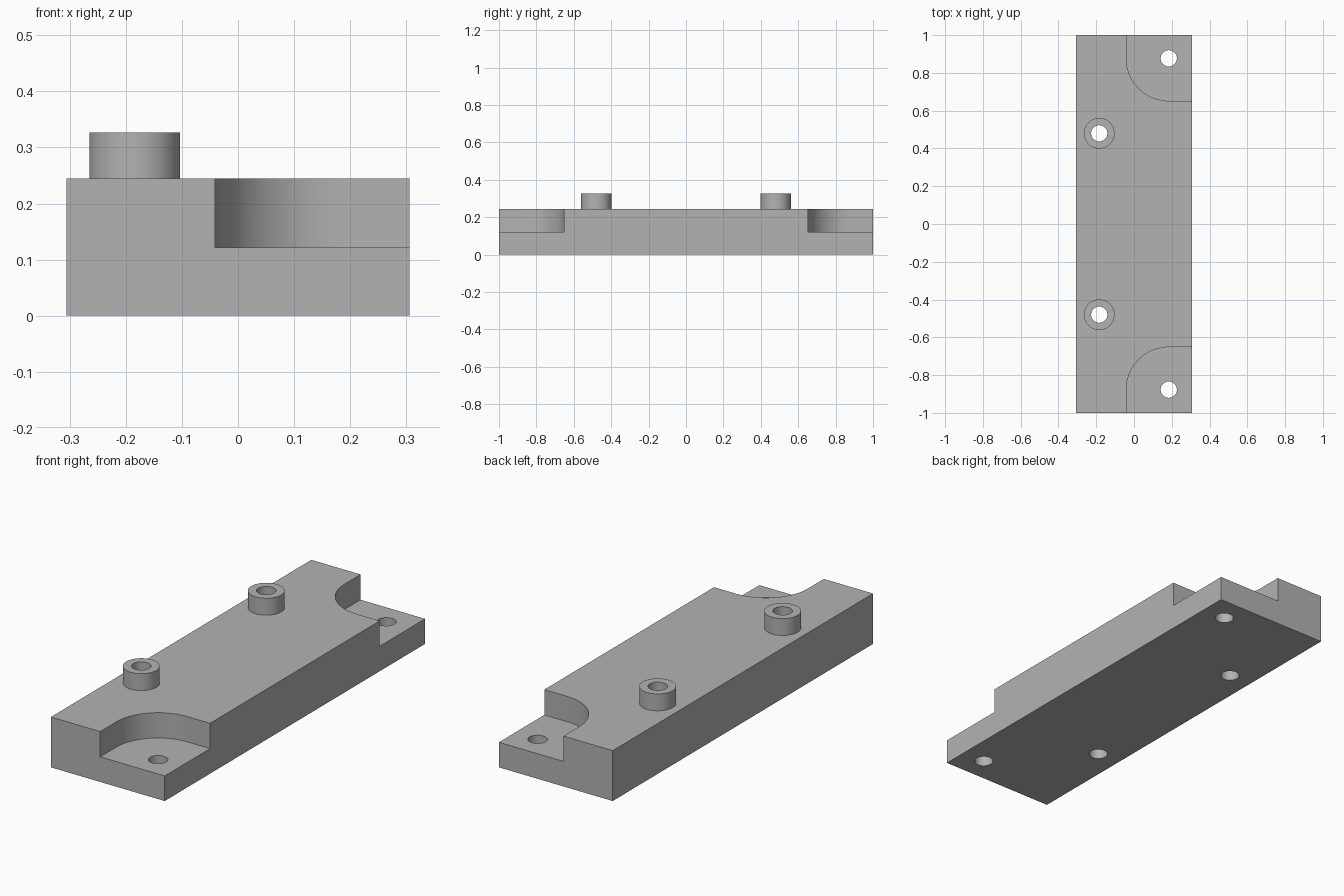
import bpy, bmesh
from math import cos, sin, pi, radians

cube = bpy.data.objects.get("Cube")
if cube:
    bpy.data.objects.remove(cube, do_unlink=True)

HALF_W, HALF_L, TOP = 0.306, 1.0, 0.245
FLOOR, BOSS_TOP = 0.122, 0.327
POCKET_X, POCKET_Y, POCKET_R = 0.184, 0.877, 0.225
BOSS_X, BOSS_Y, BOSS_R = -0.184, 0.48, 0.081
HOLE_R = 0.043

grey = bpy.data.materials.new("plain grey")
grey.use_nodes = True
colour = (0.45, 0.45, 0.45, 1)
grey.diffuse_color = colour
grey.node_tree.nodes["Principled BSDF"].inputs["Base Color"].default_value = colour


def prism(name, outline, z0, z1):
    """Extrude a flat outline from z0 up to z1."""
    bm = bmesh.new()
    base = bm.faces.new([bm.verts.new((x, y, z0)) for x, y in outline])
    top = bmesh.ops.extrude_face_region(bm, geom=[base])["geom"]
    bmesh.ops.translate(bm, vec=(0, 0, z1 - z0),
                        verts=[v for v in top if isinstance(v, bmesh.types.BMVert)])
    bmesh.ops.recalc_face_normals(bm, faces=bm.faces)
    mesh = bpy.data.meshes.new(name)
    bm.to_mesh(mesh)
    bm.free()
    mesh.materials.append(grey)
    obj = bpy.data.objects.new(name, mesh)
    bpy.context.collection.objects.link(obj)
    return obj


def arc(x, y, r, start, end, steps):
    angles = [start + (end - start) * i / steps for i in range(steps + 1)]
    return [(x + r * cos(a), y + r * sin(a)) for a in angles]


def circle(x, y, r):
    return arc(x, y, r, 0, 2 * pi, 64)[:-1]


def combine(target, tool, operation):
    """Apply a boolean and remove the tool object."""
    mod = target.modifiers.new(operation.lower(), 'BOOLEAN')
    mod.operation, mod.solver, mod.object = operation, 'EXACT', tool
    bpy.context.view_layer.objects.active = target
    bpy.ops.object.modifier_apply(modifier=mod.name)
    bpy.data.objects.remove(tool, do_unlink=True)


# Main block
block = prism("mounting_block", [(-HALF_W, -HALF_L), (HALF_W, -HALF_L),
                                 (HALF_W, HALF_L), (-HALF_W, HALF_L)], 0, TOP)

for side in (-1, 1):
    # Raised boss, sunk into the block so the two join
    boss = prism("boss", circle(BOSS_X, side * BOSS_Y, BOSS_R), FLOOR, BOSS_TOP)
    combine(block, boss, 'UNION')

    # Corner pocket with one rounded inner corner
    out_x, out_y = HALF_W + 0.1, HALF_L + 0.1
    inner = arc(POCKET_X, POCKET_Y, POCKET_R, pi, 1.5 * pi, 24)
    outline = [(POCKET_X - POCKET_R, out_y)] + inner
    outline += [(out_x, POCKET_Y - POCKET_R), (out_x, out_y)]
    pocket = prism("pocket_cutter", [(x, side * y) for x, y in outline], FLOOR, 0.5)
    combine(block, pocket, 'DIFFERENCE')

    # Through holes in the boss and in the pocket floor
    for x, y in ((BOSS_X, BOSS_Y), (POCKET_X, POCKET_Y)):
        hole = prism("hole_cutter", circle(x, side * y, HOLE_R), -0.1, 0.5)
        combine(block, hole, 'DIFFERENCE')

# Smooth round walls, keep the machined edges sharp
bpy.ops.object.select_all(action='DESELECT')
block.select_set(True)
bpy.context.view_layer.objects.active = block
bpy.ops.object.shade_smooth_by_angle(angle=radians(30))
